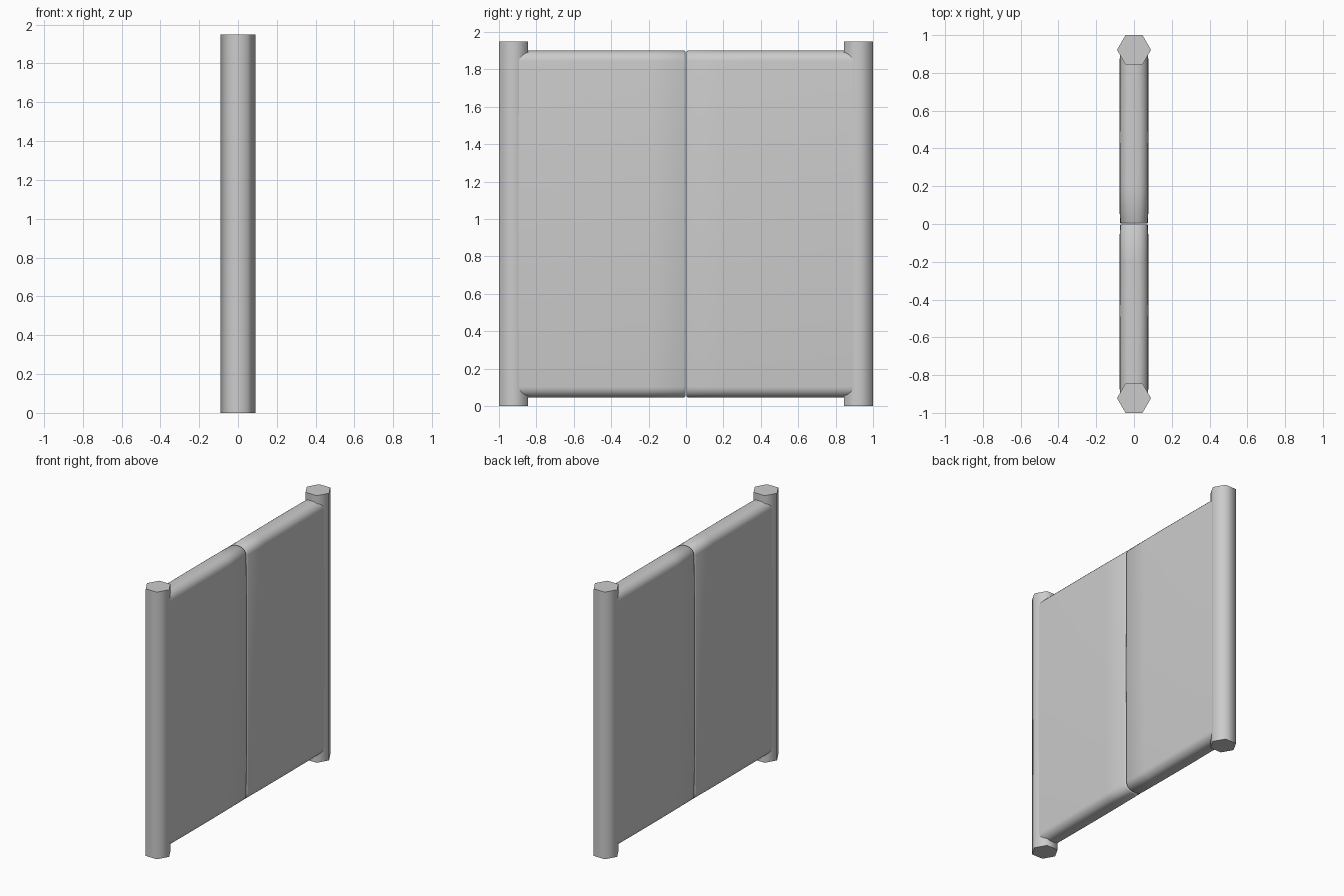
import bpy, bmesh, math

if "Cube" in bpy.data.objects:
    bpy.data.objects.remove(bpy.data.objects["Cube"])

Z0, Z1 = 0.045, 1.9      # panel bottom and top
R = 0.058                # rounding of the top and bottom edges
MID = (Z0 + Z1) / 2


def make_object(name, bm, angle):
    bmesh.ops.recalc_face_normals(bm, faces=bm.faces)
    mesh = bpy.data.meshes.new(name)
    bm.to_mesh(mesh)
    bm.free()
    ob = bpy.data.objects.new(name, mesh)
    bpy.context.collection.objects.link(ob)
    bpy.ops.object.select_all(action='DESELECT')
    bpy.context.view_layer.objects.active = ob
    ob.select_set(True)
    bpy.ops.object.shade_smooth_by_angle(angle=math.radians(angle))
    return ob


def section(half, inset):
    """Closed x/z outline of a door panel with rounded top and bottom."""
    side = []
    for i in range(7):
        a = math.pi / 2 * i / 6
        side.append((half - R + R * math.sin(a), Z1 - R + R * math.cos(a) - MID))
    upper = [(max(x - inset, 0.005), z - (inset if z > 0 else 0)) for x, z in side]
    right = upper + [(half - inset + 0.002, 0.0)] + [(x, -z) for x, z in reversed(upper)]
    return right + [(-x, z) for x, z in reversed(right)]


def door(name, sign):
    # rings along y: (distance, half thickness, edge inset)
    rings = [(0.002, 0.073, 0.008), (0.005, 0.073, 0.003), (0.01, 0.073, 0.0),
             (0.2, 0.075, 0.0), (0.46, 0.076, 0.0), (0.72, 0.075, 0.0),
             (0.92, 0.073, 0.0)]
    bm = bmesh.new()
    loops = [[bm.verts.new((x, sign * y, z + MID)) for x, z in section(h, inset)]
             for y, h, inset in rings]
    n = len(loops[0])
    for a, b in zip(loops, loops[1:]):
        for i in range(n):
            j = (i + 1) % n
            bm.faces.new((a[i], a[j], b[j], b[i]))
    bm.faces.new(loops[0])
    bm.faces.new(loops[-1])
    make_object(name, bm, 40)


def post(name, sign):
    # hexagonal post with corners pointing along x
    bm = bmesh.new()
    r = 0.09
    cy = sign * (1 - r * math.sin(math.pi / 3))
    base = [bm.verts.new((r * math.cos(i * math.pi / 3),
                          cy + r * math.sin(i * math.pi / 3), 0)) for i in range(6)]
    top = [bm.verts.new((v.co.x, v.co.y, 1.95)) for v in base]
    for i in range(6):
        j = (i + 1) % 6
        bm.faces.new((base[i], base[j], top[j], top[i]))
    bm.faces.new(base)
    bm.faces.new(top)
    make_object(name, bm, 65)


for side, s in (("front", -1), ("back", 1)):
    door(side + "_door_panel", s)
    post(side + "_post", s)
